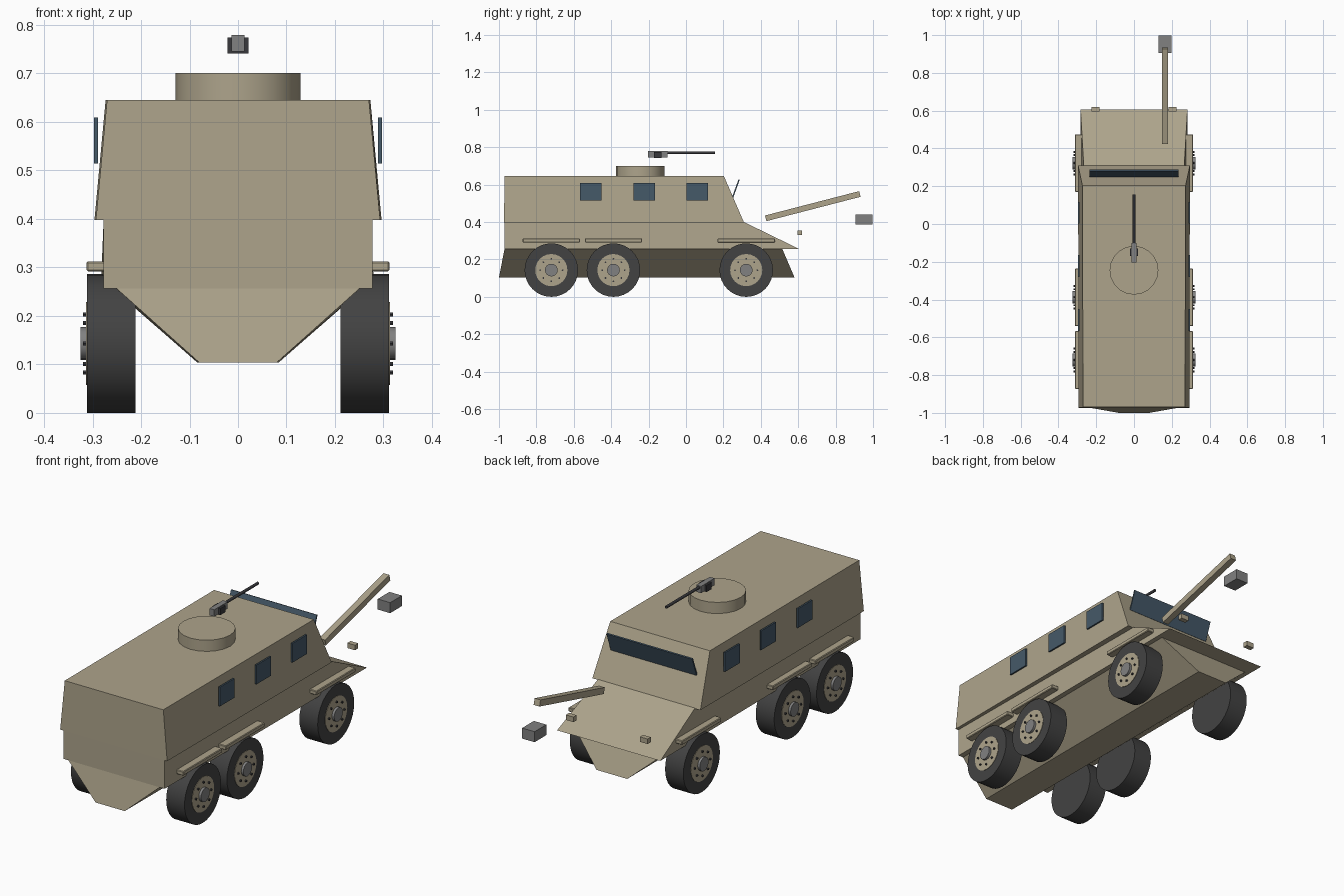
import bpy, bmesh, math
from mathutils import Matrix

if "Cube" in bpy.data.objects:
    bpy.data.objects.remove(bpy.data.objects["Cube"])


def material(name, rgb):
    m = bpy.data.materials.new(name)
    m.diffuse_color = (*rgb, 1)
    m.use_nodes = True
    m.node_tree.nodes["Principled BSDF"].inputs["Base Color"].default_value = m.diffuse_color
    return m


TAN = material("tan_paint", (0.42, 0.37, 0.26))
RUBBER = material("rubber", (0.055, 0.055, 0.055))
GLASS = material("dark_glass", (0.06, 0.1, 0.14))
STEEL = material("steel", (0.22, 0.22, 0.22))
DARK = material("dark_steel", (0.04, 0.04, 0.045))


def finish(name, bm, mat, smooth=False):
    bmesh.ops.recalc_face_normals(bm, faces=bm.faces)
    me = bpy.data.meshes.new(name)
    bm.to_mesh(me)
    bm.free()
    me.materials.append(mat)
    ob = bpy.data.objects.new(name, me)
    bpy.context.collection.objects.link(ob)
    if smooth:
        bpy.ops.object.select_all(action='DESELECT')
        ob.select_set(True)
        bpy.context.view_layer.objects.active = ob
        bpy.ops.object.shade_smooth_by_angle(angle=math.radians(35))
    return ob


def frustum(name, lower, upper, mat):
    """Each level is (z, rear y, front y, rear half width, front half width)."""
    bm = bmesh.new()
    rings = []
    for z, y0, y1, w0, w1 in (lower, upper):
        rings.append([bm.verts.new(p) for p in
                      ((-w0, y0, z), (w0, y0, z), (w1, y1, z), (-w1, y1, z))])
    a, b = rings
    bm.faces.new(a)
    bm.faces.new(b)
    for i in range(4):
        j = (i + 1) % 4
        bm.faces.new((a[i], a[j], b[j], b[i]))
    return finish(name, bm, mat)


def box(name, center, size, mat, tilt=0, bevel=0):
    bm = bmesh.new()
    bmesh.ops.create_cube(bm, size=1)
    bmesh.ops.scale(bm, vec=size, verts=bm.verts)
    if bevel:
        bmesh.ops.bevel(bm, geom=bm.edges[:], offset=bevel, segments=1, affect='EDGES')
    bmesh.ops.transform(bm, verts=bm.verts, matrix=Matrix.Translation(center)
                        @ Matrix.Rotation(math.radians(tilt), 4, 'X'))
    return finish(name, bm, mat)


def cylinder(name, center, radius, depth, axis, sides, mat):
    bm = bmesh.new()
    bmesh.ops.create_cone(bm, cap_ends=True, segments=sides, radius1=radius,
                          radius2=radius, depth=depth)
    turn = {'X': Matrix.Rotation(math.pi / 2, 4, 'Y'),
            'Y': Matrix.Rotation(math.pi / 2, 4, 'X'),
            'Z': Matrix.Identity(4)}[axis]
    bmesh.ops.transform(bm, verts=bm.verts, matrix=Matrix.Translation(center) @ turn)
    return finish(name, bm, mat, smooth=True)


# Body: V-shaped hull, middle section with sloped hood, tapered cabin
frustum("lower_hull", (0.104, -1.0, 0.58, 0.08, 0.084), (0.256, -0.97, 0.515, 0.25, 0.258), TAN)
frustum("middle_body", (0.256, -0.97, 0.605, 0.277, 0.283), (0.40, -0.97, 0.31, 0.277, 0.266), TAN)
frustum("cabin", (0.398, -0.973, 0.31, 0.293, 0.296), (0.645, -0.97, 0.203, 0.27, 0.273), TAN)
box("windshield", (0, 0.267, 0.58), (0.47, 0.007, 0.1), GLASS, tilt=-20)

# Turret ring and roof gun
cylinder("turret", (0, -0.245, 0.672), 0.129, 0.057, 'Z', 20, TAN)
box("gun_receiver", (0, -0.152, 0.762), (0.026, 0.105, 0.034), STEEL)
box("gun_ammo_box", (0, -0.15, 0.758), (0.044, 0.04, 0.033), DARK)
cylinder("gun_barrel", (0, 0.025, 0.77), 0.007, 0.262, 'Y', 12, DARK)

# Front boom with its end block
box("boom", (0.165, 0.678, 0.485), (0.032, 0.52, 0.031), TAN, tilt=14.5)
box("boom_block", (0.165, 0.952, 0.414), (0.068, 0.092, 0.052), STEEL)

WHEELS = {"rear": -0.72, "middle": -0.388, "front": 0.322}
R = 0.143
for side, s in (("right", 1), ("left", -1)):
    box(f"headlight_{side}", (0.203 * s, 0.608, 0.342), (0.042, 0.025, 0.025), TAN)
    for i, y in enumerate((-0.508, -0.222, 0.06)):
        box(f"side_window_{side}_{i}", (0.293 * s, y, 0.562), (0.008, 0.115, 0.095), GLASS)
    for pos, y in WHEELS.items():
        tag = f"{pos}_{side}"
        # Fender bar above each wheel
        box(f"fender_{tag}", (0.285 * s, y, 0.302), (0.054, 0.306, 0.021), TAN, bevel=0.003)
        # Wheel: tyre, rim, hub and ring of bolts
        cylinder(f"tyre_{tag}", (0.261 * s, y, R), R, 0.1, 'X', 32, RUBBER)
        cylinder(f"rim_{tag}", (0.294 * s, y, R), 0.086, 0.038, 'X', 24, TAN)
        cylinder(f"hub_{tag}", (0.305 * s, y, R), 0.034, 0.04, 'X', 16, STEEL)
        for k in range(8):
            a = k * math.pi / 4
            cylinder(f"bolt_{tag}_{k}",
                     (0.313 * s, y + 0.06 * math.cos(a), R + 0.06 * math.sin(a)),
                     0.005, 0.014, 'X', 6, DARK)
